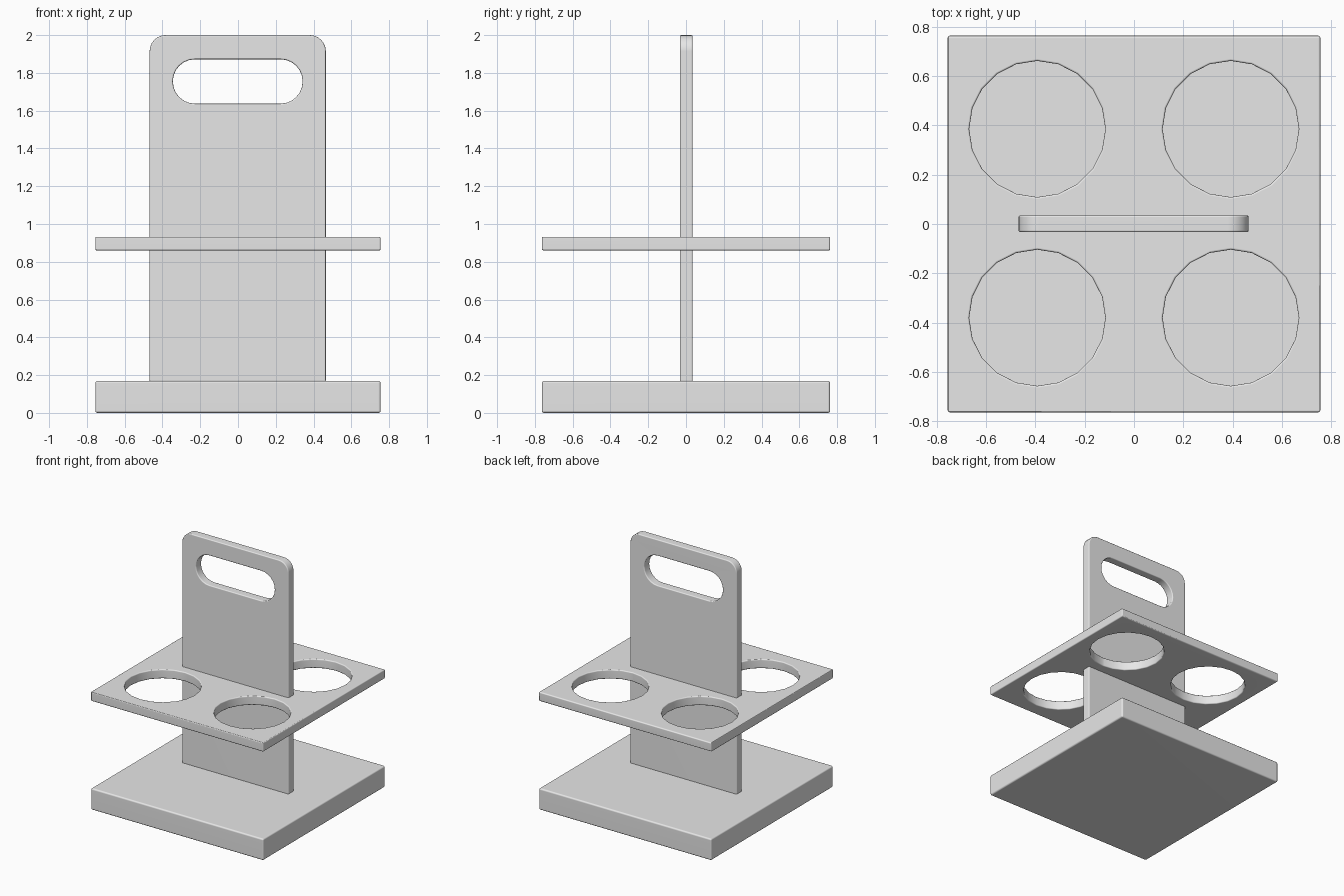
import bpy
import bmesh
from math import cos, sin, pi
from mathutils import Vector

default_cube = bpy.data.objects.get("Cube")
if default_cube:
    bpy.data.objects.remove(default_cube, do_unlink=True)

grey = bpy.data.materials.new("plain grey")
grey.use_nodes = True
grey.diffuse_color = (0.8, 0.8, 0.8, 1)
grey.node_tree.nodes["Principled BSDF"].inputs["Base Color"].default_value = (0.8, 0.8, 0.8, 1)


def prism(name, points, direction):
    """Extrude a flat closed outline along a direction."""
    bm = bmesh.new()
    face = bm.faces.new([bm.verts.new(p) for p in points])
    ext = bmesh.ops.extrude_face_region(bm, geom=[face])
    moved = [g for g in ext["geom"] if isinstance(g, bmesh.types.BMVert)]
    bmesh.ops.translate(bm, verts=moved, vec=Vector(direction))
    bmesh.ops.recalc_face_normals(bm, faces=bm.faces)
    mesh = bpy.data.meshes.new(name)
    bm.to_mesh(mesh)
    bm.free()
    obj = bpy.data.objects.new(name, mesh)
    bpy.context.collection.objects.link(obj)
    mesh.materials.append(grey)
    return obj


def outline(x0, x1, z0, z1, top, bottom, steps=6):
    """Rectangle outline in XZ with separate top and bottom corner radii."""
    corners = [(x1, z1, top, -1, -1), (x0, z1, top, 1, -1),
               (x0, z0, bottom, 1, 1), (x1, z0, bottom, -1, 1)]
    points = []
    for quarter, (x, z, r, sx, sz) in enumerate(corners):
        for i in range(steps + 1 if r else 1):
            a = (quarter + i / steps) * pi / 2
            points.append((x + sx * r + r * cos(a), z + sz * r + r * sin(a)))
    return points


def box(name, half_x, half_y, z0, z1):
    points = [(-half_x, -half_y, z0), (half_x, -half_y, z0),
              (half_x, half_y, z0), (-half_x, half_y, z0)]
    return prism(name, points, (0, 0, z1 - z0))


def cut(obj, cutter):
    mod = obj.modifiers.new("cut", 'BOOLEAN')
    mod.operation = 'DIFFERENCE'
    mod.solver = 'EXACT'
    mod.object = cutter
    bpy.context.view_layer.objects.active = obj
    bpy.ops.object.modifier_apply(modifier=mod.name)
    bpy.data.objects.remove(cutter, do_unlink=True)


def soften(obj, width):
    """Rounded edges with smooth shading."""
    obj.data.shade_smooth()
    bevel = obj.modifiers.new("soft edges", 'BEVEL')
    bevel.width = width
    bevel.segments = 3
    bevel.limit_method = 'ANGLE'
    bevel.angle_limit = pi / 5
    obj.modifiers.new("even shading", 'WEIGHTED_NORMAL')


# Base slab
base = box("base", 0.755, 0.763, 0, 0.17)
soften(base, 0.012)

# Shelf with four round holes
shelf = box("shelf", 0.755, 0.763, 0.86, 0.932)
for sx in (-1, 1):
    for y in (-0.38, 0.385):
        ring = [(sx * 0.392 + 0.276 * cos(i * pi / 10),
                 y + 0.276 * sin(i * pi / 10), 0.8) for i in range(20)]
        cut(shelf, prism("hole_cutter", ring, (0, 0, 0.2)))
soften(shelf, 0.014)

# Upright panel with a rounded top and a hand slot
edge = outline(-0.468, 0.465, 0.165, 2, 0.085, 0)
panel = prism("upright_panel", [(x, -0.033, z) for x, z in edge], (0, 0.068, 0))
slot = outline(-0.345, 0.342, 1.637, 1.872, 0.117, 0.117)
cut(panel, prism("slot_cutter", [(x, -0.1, z) for x, z in slot], (0, 0.2, 0)))
soften(panel, 0.013)
